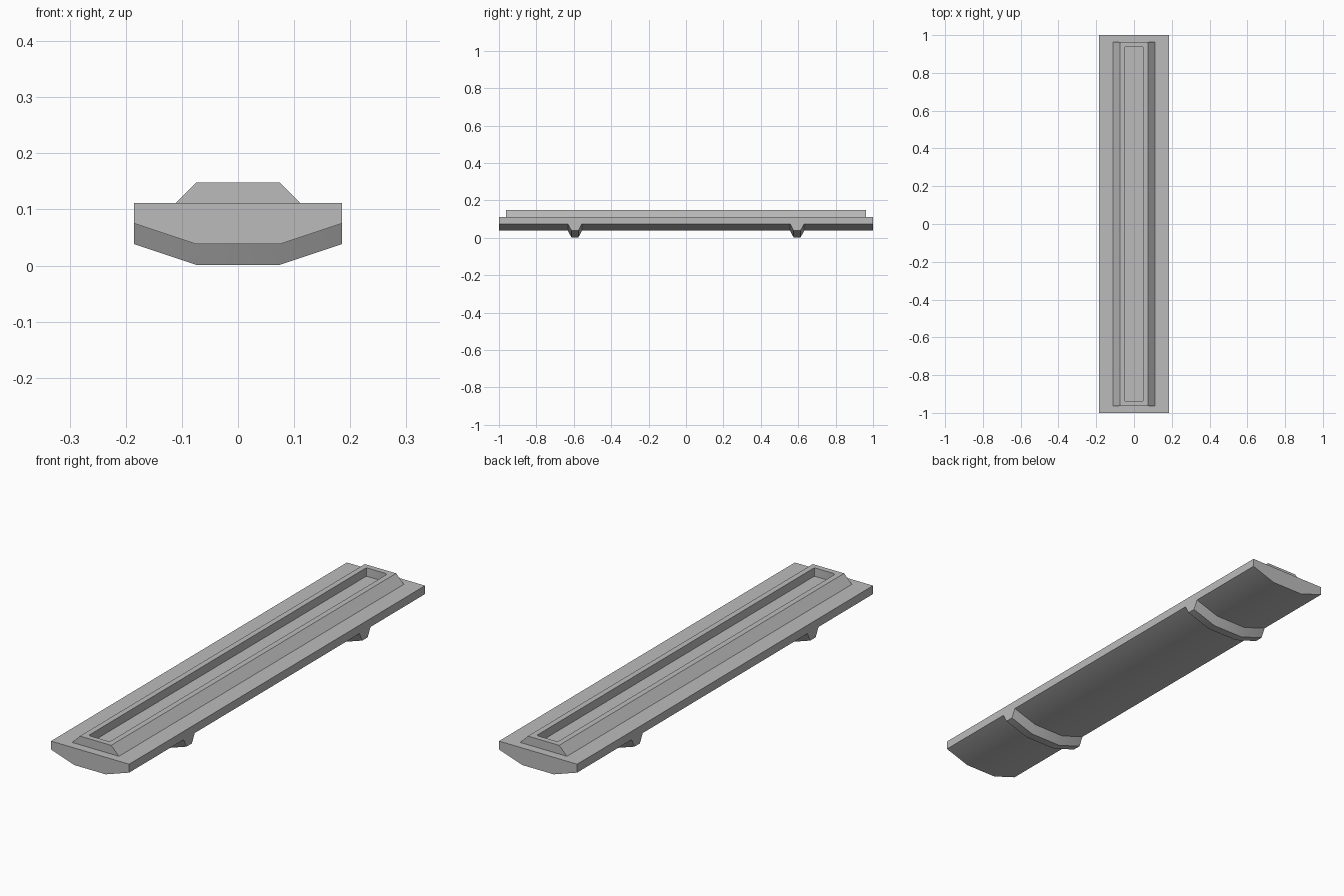
import bpy, bmesh

cube = bpy.data.objects.get("Cube")
if cube:
    bpy.data.objects.remove(cube, do_unlink=True)

# Single plain grey
grey = bpy.data.materials.new("plain grey")
grey.use_nodes = True
colour = (0.5, 0.5, 0.5, 1)
grey.diffuse_color = colour
grey.node_tree.nodes["Principled BSDF"].inputs["Base Color"].default_value = colour

HALF_W, FLAT, STEP = 0.185, 0.074, 0.037
TOP, SIDE, KEEL = 0.111, 0.075, 0.038


def finish(name, bm):
    bmesh.ops.recalc_face_normals(bm, faces=bm.faces)
    mesh = bpy.data.meshes.new(name)
    bm.to_mesh(mesh)
    bm.free()
    mesh.materials.append(grey)
    obj = bpy.data.objects.new(name, mesh)
    bpy.context.collection.objects.link(obj)
    bpy.ops.object.select_all(action='DESELECT')
    obj.select_set(True)
    bpy.context.view_layer.objects.active = obj
    bpy.ops.object.shade_smooth_by_angle(angle=0.52)
    return obj


def loft(rings, closed_profile=True):
    """Skin matching closed rings of points and cap both ends."""
    bm = bmesh.new()
    loops = [[bm.verts.new(p) for p in ring] for ring in rings]
    n = len(loops[0])
    for a, b in zip(loops, loops[1:]):
        for i in range(n):
            j = (i + 1) % n
            bm.faces.new((a[i], a[j], b[j], b[i]))
    bm.faces.new(loops[0])
    bm.faces.new(loops[-1])
    return bm


def extrude_y(profile, half_length):
    return loft([[(x, y, z) for x, z in profile] for y in (-half_length, half_length)])


# Plank body with a shallow faceted underside
under = [(-HALF_W, SIDE), (-FLAT, KEEL), (FLAT, KEEL), (HALF_W, SIDE)]
finish("body", extrude_y([(HALF_W, TOP), (-HALF_W, TOP)] + under, 1.0))

# Raised bar with sloping sides and a recessed slot in its top
bar = extrude_y([(-0.111, TOP), (0.111, TOP), (FLAT, 0.148), (-FLAT, 0.148)], 0.963)
bmesh.ops.recalc_face_normals(bar, faces=bar.faces)
top = max(bar.faces, key=lambda f: f.calc_center_median().z)
bmesh.ops.inset_region(bar, faces=[top], thickness=0.034)
slot = bmesh.ops.extrude_discrete_faces(bar, faces=[top])["faces"][0]
bmesh.ops.translate(bar, verts=slot.verts, vec=(0, 0, -0.036))
corners = [e for e in bar.edges
           if abs(e.verts[0].co.z - e.verts[1].co.z) > 0.03
           and all(abs(v.co.x) < 0.05 for v in e.verts)]
bmesh.ops.bevel(bar, geom=corners, offset=0.008, segments=2, profile=0.5, affect='EDGES')
bottom = min(bar.faces, key=lambda f: f.calc_center_median().z)
bmesh.ops.delete(bar, geom=[bottom], context='FACES_ONLY')
finish("slotted_bar", bar)

# Tapered cross ribs following the underside
for name, y in (("front_rib", -0.594), ("rear_rib", 0.594)):
    section = [(-0.0375, 0), (-0.018, -STEP), (0.018, -STEP), (0.0375, 0)]
    finish(name, loft([[(x, y + dy, z + dz) for dy, dz in section] for x, z in under]))
